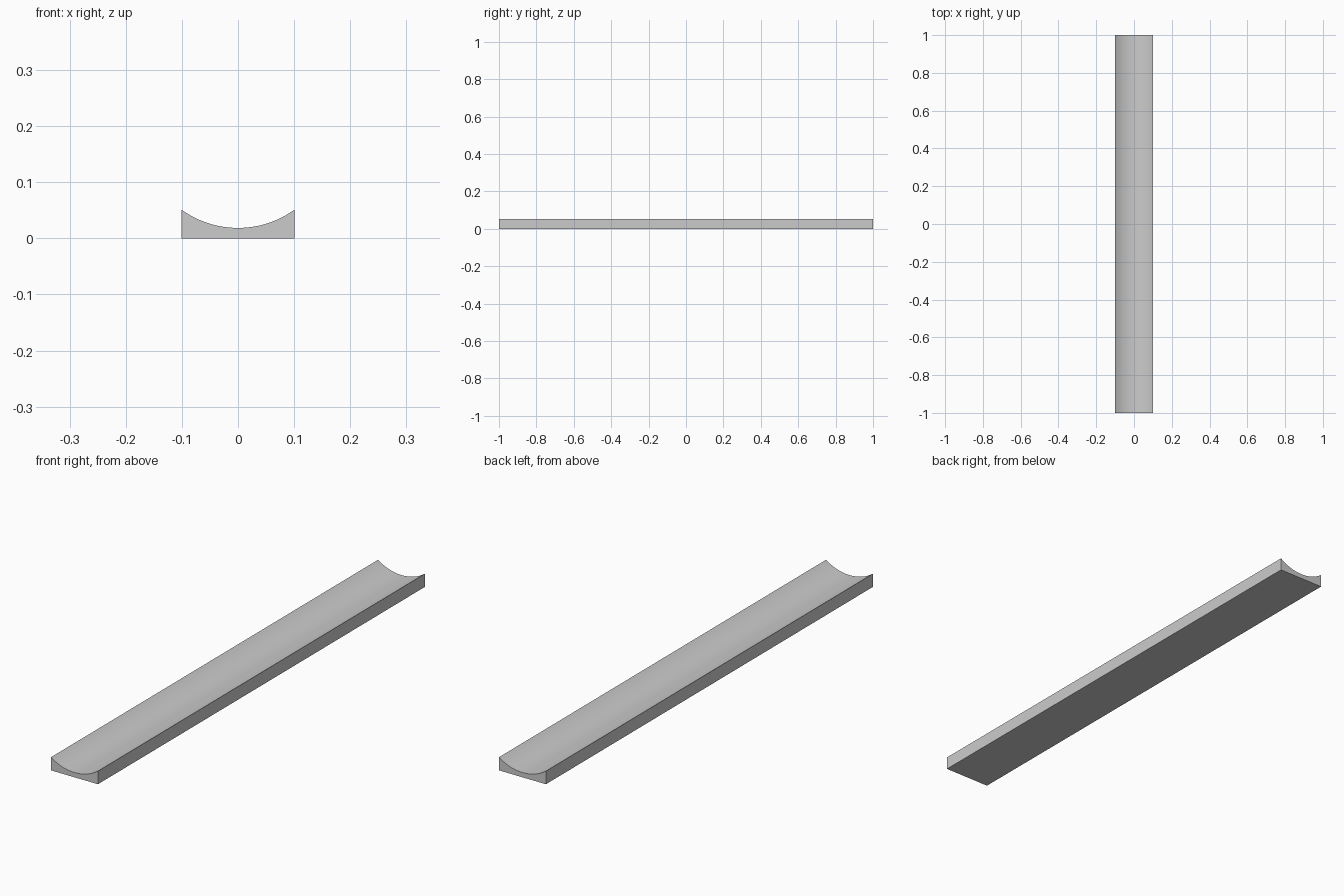
import bpy, bmesh, math

if "Cube" in bpy.data.objects:
    bpy.data.objects.remove(bpy.data.objects["Cube"])

HALF_W, LENGTH, EDGE_H, MID_H, SEGMENTS = 0.1005, 2.0, 0.051, 0.0185, 24

# Cross-section: flat base, upright sides, circular hollow on top
sag = EDGE_H - MID_H
radius = (HALF_W ** 2 + sag ** 2) / (2 * sag)
half_angle = math.asin(HALF_W / radius)
profile = [(-HALF_W, 0), (HALF_W, 0)]
for i in range(SEGMENTS + 1):
    a = half_angle * (1 - 2 * i / SEGMENTS)
    profile.append((radius * math.sin(a), MID_H + radius * (1 - math.cos(a))))

# Extrude the section along the length
bm = bmesh.new()
face = bm.faces.new([bm.verts.new((x, -LENGTH / 2, z)) for x, z in profile])
ext = bmesh.ops.extrude_face_region(bm, geom=[face], use_keep_orig=True)
moved = [g for g in ext["geom"] if isinstance(g, bmesh.types.BMVert)]
bmesh.ops.translate(bm, verts=moved, vec=(0, LENGTH, 0))
bmesh.ops.recalc_face_normals(bm, faces=bm.faces)

mesh = bpy.data.meshes.new("channel_strip")
bm.to_mesh(mesh)
bm.free()
strip = bpy.data.objects.new("channel_strip", mesh)
bpy.context.collection.objects.link(strip)

# Smooth hollow, sharp corners
bpy.context.view_layer.objects.active = strip
strip.select_set(True)
bpy.ops.object.shade_smooth_by_angle(angle=math.radians(30))
